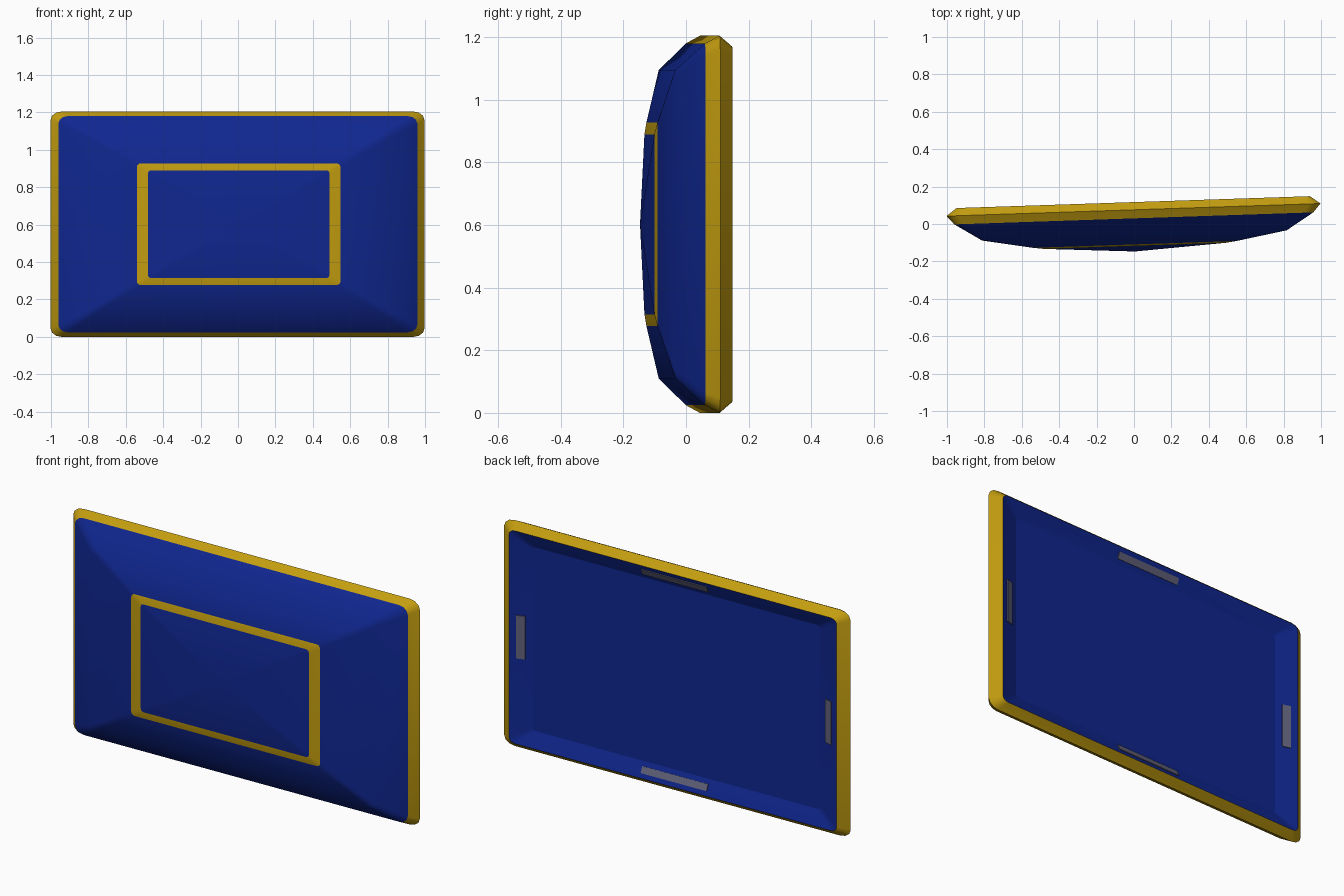
import bpy, bmesh, math
from mathutils import Matrix, Vector

if "Cube" in bpy.data.objects:
    bpy.data.objects.remove(bpy.data.objects["Cube"])

TURN = Matrix.Rotation(math.radians(1.92), 4, 'Z')   # the panel is turned slightly
ZC = 0.6025                                          # mid height


def material(name, rgb):
    m = bpy.data.materials.new(name)
    m.diffuse_color = (*rgb, 1)
    m.use_nodes = True
    m.node_tree.nodes["Principled BSDF"].inputs["Base Color"].default_value = m.diffuse_color
    return m


BLUE = material("deep_blue", (0.005, 0.02, 0.28))
GOLD = material("gold", (0.55, 0.34, 0.005))
GREY = material("slate_grey", (0.12, 0.12, 0.2))


def finish(name, bm, mats):
    bm.transform(TURN)
    me = bpy.data.meshes.new(name)
    bm.to_mesh(me)
    bm.free()
    for m in mats:
        me.materials.append(m)
    ob = bpy.data.objects.new(name, me)
    bpy.context.collection.objects.link(ob)
    bpy.ops.object.select_all(action='DESELECT')
    ob.select_set(True)
    bpy.context.view_layer.objects.active = ob
    bpy.ops.object.shade_smooth_by_angle(angle=math.radians(40))
    return ob


def ring(bm, hx, hz, y, rx, rz, seg=3):
    """Rounded rectangle, counter-clockwise seen from the front."""
    out = []
    for q, (sx, sz) in enumerate(((1, 1), (-1, 1), (-1, -1), (1, -1))):
        for k in range(seg + 1):
            a = math.pi / 2 * (q + k / seg)
            out.append(bm.verts.new((sx * (hx - rx) + rx * math.cos(a), y,
                                     ZC + sz * (hz - rz) + rz * math.sin(a))))
    return out


def skin(bm, rings, mats):
    for a, b, m in zip(rings, rings[1:], mats):
        for i in range(len(a)):
            j = (i + 1) % len(a)
            bm.faces.new((a[i], b[i], b[j], a[j])).material_index = m


FRONT_EDGE = (0.96, 0.578, 0.03, 0.05, 0.04)
BACK_EDGE = (0.945, 0.568, 0.117, 0.035, 0.025)
FLOOR = (0.83, 0.49, 0.082, 0.02, 0.015)

# domed front with a gold frame band
bm = bmesh.new()
rings = [ring(bm, *r) for r in ((0.485, 0.2875, -0.117, 0.015, 0.015),
                                (0.545, 0.325, -0.109, 0.02, 0.02),
                                (0.815, 0.4925, -0.061, 0.03, 0.025),
                                FRONT_EDGE)]
skin(bm, rings, (1, 0, 0))
apex = bm.verts.new((0, -0.147, ZC))
n = len(rings[0])
for i in range(n):
    bm.faces.new((apex, rings[0][i], rings[0][(i + 1) % n]))
finish("domed_front", bm, (BLUE, GOLD))

# bevelled gold rim
bm = bmesh.new()
skin(bm, [ring(bm, *FRONT_EDGE), ring(bm, 1.0, ZC, 0.076, 0.06, 0.045),
          ring(bm, *BACK_EDGE)], (0, 0))
finish("rim", bm, (GOLD,))

# shallow recessed back
bm = bmesh.new()
rings = [ring(bm, *BACK_EDGE), ring(bm, *FLOOR)]
skin(bm, rings, (0,))
bm.faces.new(rings[1])
finish("back_panel", bm, (BLUE,))

# thin grey plates lying on the four sloped back bands
tilt_x = math.atan2(0.035, 0.115)
tilt_z = math.atan2(0.035, 0.078)
for side, s in (("right", 1), ("left", -1), ("top", 1), ("bottom", -1)):
    bm = bmesh.new()
    if side in ("right", "left"):
        size, pos = (0.045, 0.008, 0.23), (s * 0.888, 0.1, ZC)
        rot = Matrix.Rotation(s * tilt_x, 4, 'Z')
    else:
        size, pos = (0.38, 0.008, 0.035), (0, 0.1, ZC + s * 0.529)
        rot = Matrix.Rotation(-s * tilt_z, 4, 'X')
    bmesh.ops.create_cube(bm, size=1, matrix=Matrix.Translation(pos) @ rot
                          @ Matrix.Diagonal((*size, 1)))
    finish(side + "_back_plate", bm, (GREY,))
